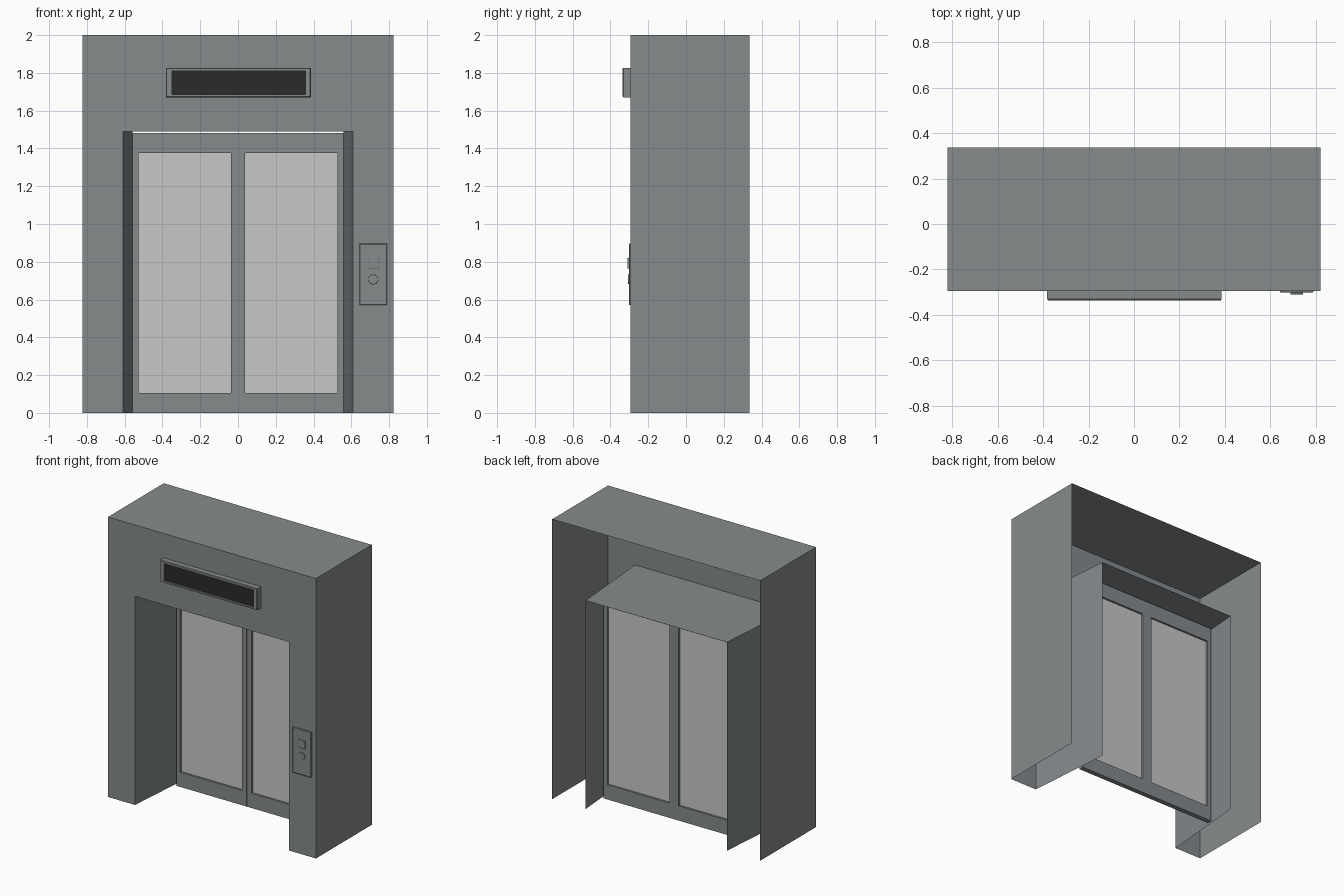
import bpy
import bmesh
import math
from mathutils import Matrix

if "Cube" in bpy.data.objects:
    bpy.data.objects.remove(bpy.data.objects["Cube"])


def material(name, r, g, b):
    m = bpy.data.materials.new(name)
    m.diffuse_color = (r, g, b, 1)
    m.use_nodes = True
    m.node_tree.nodes["Principled BSDF"].inputs["Base Color"].default_value = m.diffuse_color
    return m


METAL = material("grey_metal", 0.238, 0.256, 0.264)
GLASS = material("pale_glass", 0.578, 0.578, 0.578)
SCREEN = material("dark_screen", 0.024, 0.024, 0.024)


def finish(name, bm, mats):
    mesh = bpy.data.meshes.new(name)
    bm.to_mesh(mesh)
    bm.free()
    for m in mats:
        mesh.materials.append(m)
    ob = bpy.data.objects.new(name, mesh)
    bpy.context.collection.objects.link(ob)
    return ob


def nested(name, loops, mats, cap=None, back=False, closed=False, open_bottom=False):
    """Bridge upright rectangles (x0, x1, z0, z1, y) one after another.
    cap = material index of a face filling the last rectangle."""
    bm = bmesh.new()
    rings = [[bm.verts.new((x, y, z)) for x, z in
              ((x0, z0), (x1, z0), (x1, z1), (x0, z1))]
             for x0, x1, z0, z1, y in loops]
    pairs = list(zip(rings, rings[1:]))
    if closed:
        pairs.append((rings[-1], rings[0]))
    for a, b in pairs:
        for i in range(1 if open_bottom else 0, 4):
            j = (i + 1) % 4
            bm.faces.new((a[i], a[j], b[j], b[i]))
    if cap is not None:
        bm.faces.new(rings[-1]).material_index = cap
    if back:
        bm.faces.new(rings[0][::-1])
    return finish(name, bm, mats)


def grow(rect, d, y):
    x0, x1, z0, z1 = rect
    return (x0 - d, x1 + d, z0 - d, z1 + d, y)


def mirror_x(ob):
    ob.modifiers.new("mirror", 'MIRROR').use_axis = (True, False, False)


# Open-backed surround: outer hood, front wall and tapering doorway tunnel
nested("wall_surround", [
    (-0.822, 0.822, 0, 2, 0.336),
    (-0.822, 0.822, 0, 2, -0.294),
    (-0.608, 0.608, 0, 1.49, -0.294),
    (-0.558, 0.558, 0, 1.49, 0.336),
], [METAL], open_bottom=True)

# Pair of door leaves with recessed panes
outer, pane = (0.001, 0.558, 0, 1.481), (0.037, 0.527, 0.105, 1.375)
mirror_x(nested("door_frame", [
    (*outer, 0.135), (*outer, 0.1), (*pane, 0.1), (*pane, 0.135)],
    [METAL], closed=True))
mirror_x(nested("door_pane", [grow(pane, 0.002, 0.121), grow(pane, 0.002, 0.114)],
                [GLASS], cap=0, back=True))

# Floor indicator: chamfered housing with a recessed dark screen
house, screen = (-0.382, 0.386, 1.671, 1.826), (-0.35, 0.358, 1.685, 1.809)
nested("indicator_housing", [
    (*house, -0.294), (*house, -0.331), grow(house, -0.004, -0.336),
    (*screen, -0.336), (*screen, -0.326)], [METAL, SCREEN], cap=1)

# Call panel with a square button
plate = (0.642, 0.79, 0.57, 0.896)
nested("call_panel", [(*plate, -0.294), (*plate, -0.299), grow(plate, -0.004, -0.302)],
       [METAL], cap=0)
button = (0.688, 0.744, 0.765, 0.82)
nested("square_button", [(*button, -0.302), (*button, -0.309), grow(button, -0.003, -0.311)],
       [METAL], cap=0)

# Round lower button
bm = bmesh.new()
bmesh.ops.create_cone(bm, cap_ends=True, segments=24, radius1=0.027, radius2=0.025, depth=0.006,
                      matrix=Matrix.Translation((0.716, -0.303, 0.707))
                      @ Matrix.Rotation(math.pi / 2, 4, 'X'))
finish("round_button", bm, [METAL])
